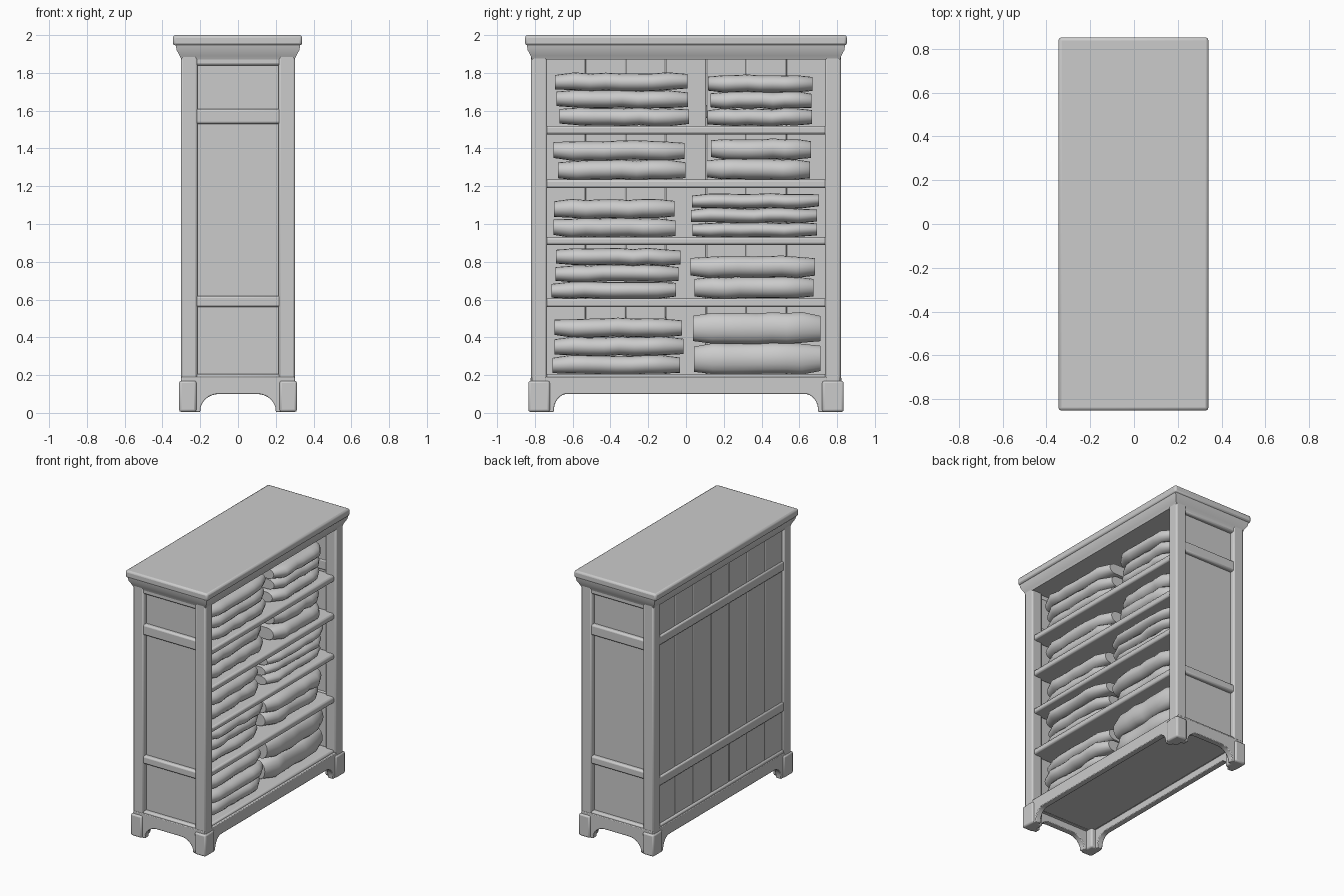
import bpy, bmesh, math, random
from mathutils import Vector

random.seed(4)
cube = bpy.data.objects.get("Cube")
if cube:
    bpy.data.objects.remove(cube, do_unlink=True)

mat = bpy.data.materials.new("worn grey")
mat.use_nodes = True
GREY = (0.6, 0.6, 0.6, 1)
mat.diffuse_color = GREY
mat.node_tree.nodes["Principled BSDF"].inputs["Base Color"].default_value = GREY


def finish(name, bm, bevel=0.0, segments=2):
    bmesh.ops.recalc_face_normals(bm, faces=bm.faces)
    mesh = bpy.data.meshes.new(name)
    bm.to_mesh(mesh)
    bm.free()
    mesh.materials.append(mat)
    obj = bpy.data.objects.new(name, mesh)
    bpy.context.collection.objects.link(obj)
    if bevel:
        mod = obj.modifiers.new("soft edges", 'BEVEL')
        mod.width, mod.segments = bevel, segments
    bpy.ops.object.select_all(action='DESELECT')
    obj.select_set(True)
    bpy.context.view_layer.objects.active = obj
    bpy.ops.object.shade_smooth_by_angle(angle=math.radians(40))
    return obj


def box(name, x, y, z, bevel=0.008):
    bm = bmesh.new()
    bmesh.ops.create_cube(bm, size=1)
    for v in bm.verts:
        v.co = Vector([(a + b) / 2 + c * (b - a) for (a, b), c in zip((x, y, z), v.co)])
    return finish(name, bm, bevel)


def extrude(name, points, place, depth, bevel=0.005):
    """Extrude a closed outline; place maps (u, v) to 3D."""
    bm = bmesh.new()
    face = bm.faces.new([bm.verts.new(place(u, v)) for u, v in points])
    out = bmesh.ops.extrude_face_region(bm, geom=[face])
    bmesh.ops.translate(bm, vec=depth, verts=[e for e in out["geom"] if isinstance(e, bmesh.types.BMVert)])
    return finish(name, bm, bevel)


def span(side, inner, outer):
    return tuple(sorted((side * inner, side * outer)))


# Top board and the flared moulding beneath it
box("top_board", (-0.345, 0.34), (-0.852, 0.852), (1.945, 2.0), 0.014)
bm = bmesh.new()
rings = []
for hx, hy, z in ((0.30, 0.815, 1.87), (0.308, 0.822, 1.89), (0.325, 0.838, 1.92), (0.33, 0.843, 1.95)):
    rings.append([bm.verts.new((sx * hx, sy * hy, z)) for sx, sy in ((-1, -1), (1, -1), (1, 1), (-1, 1))])
for a, b in zip(rings, rings[1:]):
    for i in range(4):
        j = (i + 1) % 4
        bm.faces.new((a[i], a[j], b[j], b[i]))
bm.faces.new(rings[0][::-1])
bm.faces.new(rings[-1])
finish("crown_moulding", bm)

# Corner posts and feet
for sx, xname in ((-1, "right"), (1, "left")):
    for sy, yname in ((-1, "front"), (1, "back")):
        label = f"{yname}_{xname}"
        box(f"{label}_post", span(sx, 0.215, 0.303), span(sy, 0.735, 0.82), (0.15, 1.9), 0.012)
        box(f"{label}_foot", span(sx, 0.22, 0.312), span(sy, 0.72, 0.835), (0.005, 0.17), 0.012)


# Arched skirts between the feet
def arch(half, leg, rise):
    inner = half - leg
    pts = [(-half, 0.005), (-inner, 0.005)]
    for i in range(1, 8):
        t = math.pi * i / 16
        pts.append((-inner + rise * (1 - math.cos(t)), 0.01 + 0.09 * math.sin(t)))
    left = pts + [(-inner + rise, 0.1)]
    return left + [(-u, v) for u, v in reversed(left)] + [(half, 0.19), (-half, 0.19)]


for s, xname, yname in ((-1, "right", "front"), (1, "left", "back")):
    extrude(f"{xname}_skirt", arch(0.80, 0.10, 0.07),
            lambda u, v, s=s: (s * 0.302, u, v), Vector((-s * 0.045, 0, 0)))
    extrude(f"{yname}_skirt", arch(0.30, 0.10, 0.10),
            lambda u, v, s=s: (u, s * 0.822, v), Vector((0, -s * 0.045, 0)))

# End panels with cross rails
for s, label in ((-1, "front"), (1, "back")):
    box(f"{label}_panel", (-0.25, 0.25), span(s, 0.755, 0.785), (0.15, 1.9), 0)
    for name, z in (("lower_rail", (0.56, 0.62)), ("upper_rail", (1.53, 1.61)),
                    ("base_rail", (0.15, 0.205)), ("head_rail", (1.84, 1.9))):
        box(f"{label}_{name}", (-0.25, 0.25), span(s, 0.75, 0.815), z, 0.012)

# Closed side: planks behind horizontal rails
count, edge = 7, 0.745
step = 2 * edge / count
for i in range(count):
    y = -edge + i * step
    box(f"plank_{i + 1}", (-0.285, -0.25), (y + 0.001, y + step - 0.001), (0.15, 1.9), 0.005)
for name, z in (("lower_rail", (0.5, 0.57)), ("upper_rail", (1.56, 1.63)), ("base_rail", (0.15, 0.21))):
    box(f"right_{name}", (-0.298, -0.26), (-0.75, 0.75), z, 0.01)

# Shelves on the open side
for i, (z0, z1) in enumerate(((0.15, 0.205), (0.56, 0.605), (0.89, 0.93), (1.19, 1.235), (1.475, 1.52))):
    box(f"shelf_{i + 1}", (-0.26, 0.285), (-0.76, 0.76), (z0, z1), 0.012)


# Folded cloths: soft layers with a rounded front fold and a slight sag
def cloth(name, y0, y1, z0, z1):
    mid, r = (z0 + z1) / 2, (z1 - z0) / 2
    front = 0.262 + random.uniform(-0.02, 0.01)
    outline = [(-0.21, z0), (-0.21, z1)]
    for i in range(9):
        t = math.pi * (0.5 - i / 8)
        outline.append((front - 0.06 + 0.06 * math.cos(t), mid + r * math.sin(t)))
    bm = bmesh.new()
    rings = []
    n = 8
    for k in range(n + 1):
        f = k / n
        pinch = 0.82 if k in (0, n) else 1
        dx = random.uniform(-0.007, 0.007)
        dz = random.uniform(-0.004, 0.004)
        rings.append([bm.verts.new((x * pinch + dx, y0 + (y1 - y0) * (f if k in (0, n) else 0.03 + 0.94 * f),
                                    mid + (z - mid) * pinch + dz)) for x, z in outline])
    for a, b in zip(rings, rings[1:]):
        for i in range(len(outline)):
            j = (i + 1) % len(outline)
            bm.faces.new((a[i], a[j], b[j], b[i]))
    bm.faces.new(rings[0])
    bm.faces.new(rings[-1][::-1])
    finish(name, bm)


stacks = (
    (-0.70, -0.02, 0.205, 0.50, 3), (0.04, 0.70, 0.205, 0.53, 2),
    (-0.70, -0.04, 0.605, 0.87, 3), (0.03, 0.67, 0.605, 0.83, 2),
    (-0.71, -0.05, 0.93, 1.13, 2), (0.03, 0.69, 0.93, 1.16, 3),
    (-0.69, 0.0, 1.235, 1.44, 2), (0.12, 0.67, 1.235, 1.45, 2),
    (-0.68, 0.0, 1.52, 1.80, 3), (0.12, 0.67, 1.52, 1.79, 3),
)
for i, (y0, y1, z0, z1, layers) in enumerate(stacks):
    h = (z1 - z0) / layers
    for k in range(layers):
        a, b = random.uniform(-0.015, 0.015), random.uniform(-0.015, 0.015)
        cloth(f"folded_cloth_{i + 1}_{k + 1}", y0 + a, y1 + b, z0 + k * h, z0 + (k + 1) * h)
